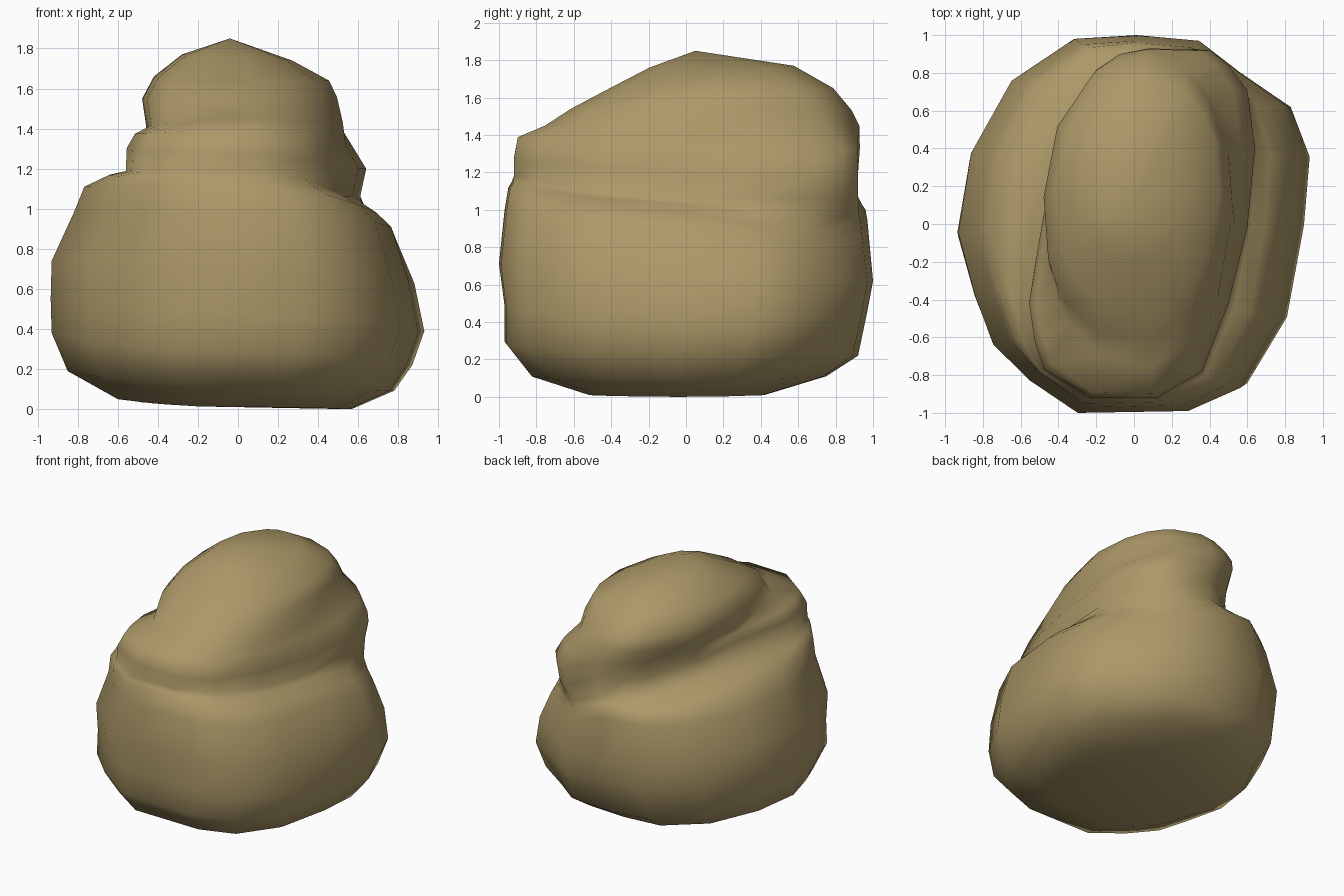
import bpy, bmesh, math

if "Cube" in bpy.data.objects:
    bpy.data.objects.remove(bpy.data.objects["Cube"])

# Plan outlines, counter-clockwise from the right: wide base and narrow collar
BASE = [(.90, 0), (.93, .37), (.83, .64), (.56, .83), (.38, .97), (.04, 1), (-.30, .98),
        (-.64, .76), (-.86, .38), (-.93, -.04), (-.84, -.37), (-.74, -.63), (-.54, -.82),
        (-.28, -.99), (.32, -.98), (.60, -.86), (.81, -.50)]
COLLAR = [(.60, 0), (.64, .42), (.60, .73), (.50, .86), (.40, .94), (.10, .94), (-.08, .86),
          (-.21, .75), (-.40, .43), (-.49, .03), (-.56, -.40), (-.53, -.60), (-.48, -.75),
          (-.23, -.90), (.12, -.90), (.36, -.76), (.50, -.40)]


def normalised(pts):
    xs, ys = [p[0] for p in pts], [p[1] for p in pts]
    def f(v, a):
        return 2 * (v - min(a)) / (max(a) - min(a)) - 1
    return [(f(x, xs), f(y, ys)) for x, y in pts]


base, collar = normalised(BASE), normalised(COLLAR)
dome = [(u / math.hypot(u, v), v / math.hypot(u, v)) for u, v in collar]  # round crown
outlines = [base, collar, dome]
n = len(base)

# Rings: left, right, front, back limits; heights at left, right, front, back;
# outline (0 base, 1 collar, 2 dome)
RINGS = [
    (-.60, .57, -.52, .42, .05, .00, .01, .01, 0),
    (-.85, .78, -.83, .75, .19, .09, .11, .11, 0),
    (-.93, .87, -.97, .92, .38, .22, .29, .22, 0),
    (-.935, .93, -.97, .97, .55, .38, .48, .46, 0),
    (-.93, .88, -1.0, 1.0, .74, .64, .71, .62, 0),
    (-.82, .79, -.97, .97, .98, .91, 1.0, .95, 0),
    (-.78, .72, -.95, .96, 1.11, .98, 1.12, 1.01, .15),
    (-.68, .65, -.93, .94, 1.17, 1.03, 1.15, 1.04, .5),
    (-.56, .61, -.92, .92, 1.19, 1.06, 1.18, 1.07, 1),
    (-.555, .64, -.92, .92, 1.31, 1.20, 1.27, 1.20, 1),
    (-.52, .57, -.90, .93, 1.37, 1.32, 1.39, 1.33, 1.1),
    (-.47, .53, -.76, .93, 1.41, 1.43, 1.45, 1.45, 1.8),
    (-.49, .50, -.62, .89, 1.55, 1.56, 1.54, 1.53, 1.8),
    (-.43, .46, -.45, .79, 1.66, 1.64, 1.63, 1.65, 1.8),
    (-.28, .27, -.20, .58, 1.77, 1.74, 1.76, 1.77, 2),
]

# Rock body: loft through the rings, the back right shoulder sagging a little
bm = bmesh.new()
loops = []
for x0, x1, y0, y1, zl, zr, zf, zb, shape in RINGS:
    k = min(int(shape), 1)
    t = shape - k
    sag = .2 * math.exp(-(((zl + zr) / 2 - .98) / .2) ** 2) * (shape < 1)
    loop = []
    for (ax, ay), (bx, by) in zip(outlines[k], outlines[k + 1]):
        u, v = ax + (bx - ax) * t, ay + (by - ay) * t
        c2 = u * u / (u * u + v * v)
        z = c2 * (zr if u > 0 else zl) + (1 - c2) * (zb if v > 0 else zf)
        z -= sag * max(u, 0) * max(v, 0)
        loop.append(bm.verts.new(((x0 + x1) / 2 + u * (x1 - x0) / 2,
                                  (y0 + y1) / 2 + v * (y1 - y0) / 2, z)))
    loops.append(loop)
for lo, hi in zip(loops, loops[1:]):
    for i in range(n):
        j = (i + 1) % n
        bm.faces.new((lo[i], lo[j], hi[j], hi[i]))

# Close the underside and the crown
foot = bm.verts.new((0, 0, 0.01))
peak = bm.verts.new((-.04, .05, 1.85))
for i in range(n):
    j = (i + 1) % n
    bm.faces.new((loops[0][j], loops[0][i], foot))
    bm.faces.new((loops[-1][i], loops[-1][j], peak))
bmesh.ops.recalc_face_normals(bm, faces=bm.faces)
for f in bm.faces:
    f.smooth = True

mesh = bpy.data.meshes.new("rock")
bm.to_mesh(mesh)
bm.free()
rock = bpy.data.objects.new("rock", mesh)
bpy.context.collection.objects.link(rock)

stone = bpy.data.materials.new("sandy brown stone")
stone.diffuse_color = (.42, .32, .14, 1)
stone.use_nodes = True
stone.node_tree.nodes["Principled BSDF"].inputs["Base Color"].default_value = stone.diffuse_color
mesh.materials.append(stone)
